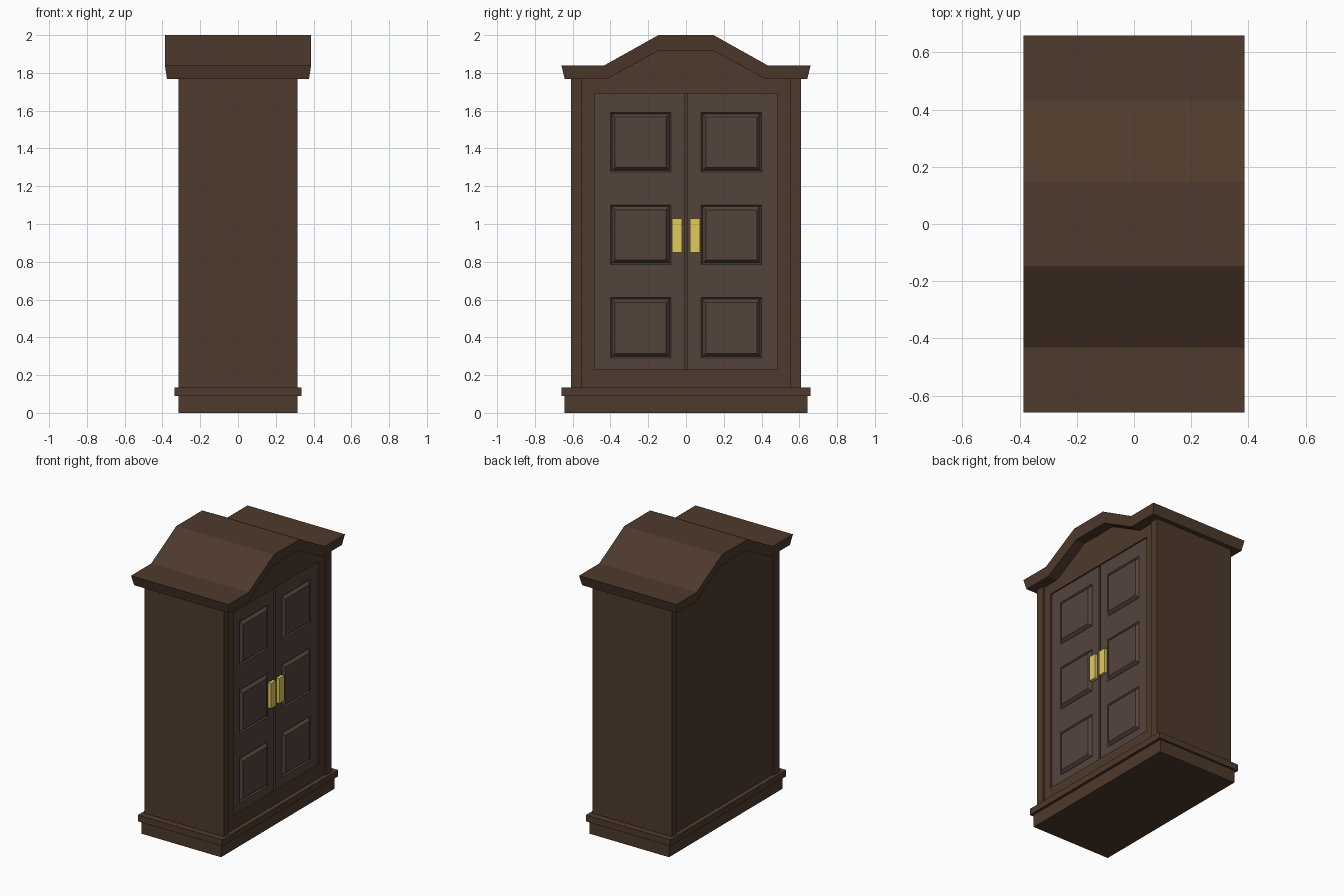
import bpy, bmesh

if "Cube" in bpy.data.objects:
    bpy.data.objects.remove(bpy.data.objects["Cube"])


def material(name, color):
    m = bpy.data.materials.new(name)
    m.diffuse_color = (*color, 1)
    m.use_nodes = True
    m.node_tree.nodes["Principled BSDF"].inputs["Base Color"].default_value = m.diffuse_color
    return m


WOOD = material("dark_wood", (0.077, 0.042, 0.025))
DOOR = material("door_wood", (0.088, 0.057, 0.044))
BRASS = material("brass", (0.75, 0.6, 0.11))


def finish(name, bm, mat, mirror=False):
    bmesh.ops.recalc_face_normals(bm, faces=bm.faces)
    me = bpy.data.meshes.new(name)
    bm.to_mesh(me)
    bm.free()
    me.materials.append(mat)
    ob = bpy.data.objects.new(name, me)
    bpy.context.collection.objects.link(ob)
    if mirror:
        mod = ob.modifiers.new("mirror", 'MIRROR')
        mod.use_axis = (False, True, False)
    return ob


def prism(name, loop, mat, mirror=False):
    """Loop of (y, z, half_depth) points, spanning x from -half_depth to +half_depth."""
    bm = bmesh.new()
    sides = [[bm.verts.new((s * d, y, z)) for y, z, d in loop] for s in (-1, 1)]
    n = len(loop)
    for side in sides:
        bm.faces.new(side)
    for i in range(n):
        j = (i + 1) % n
        bm.faces.new((sides[0][i], sides[0][j], sides[1][j], sides[1][i]))
    return finish(name, bm, mat, mirror)


def box(name, x, y, z, mat, mirror=False):
    bm = bmesh.new()
    bmesh.ops.create_cube(bm, size=1)
    for v in bm.verts:
        v.co = [r[0] if c < 0 else r[1] for c, r in zip(v.co, (x, y, z))]
    return finish(name, bm, mat, mirror)


# plinth and base moulding
box("plinth", (-0.315, 0.315), (-0.642, 0.642), (0, 0.09), WOOD)
box("base_moulding", (-0.335, 0.335), (-0.658, 0.658), (0.09, 0.135), WOOD)

# side walls stand proud of the front and back panels
box("side_wall", (-0.315, 0.315), (0.55, 0.61), (0.135, 1.77), WOOD, True)

# carcass with arched top, opened at the front for the doors
half = [(0.55, 0.13), (0.55, 1.77), (0.42, 1.77), (0.145, 1.92)]
outline = half + [(-y, z) for y, z in reversed(half)]
carcass = prism("carcass", [(y, z, 0.302) for y, z in outline], WOOD)
cutter = box("door_opening_cutter", (0.27, 0.4), (-0.485, 0.485), (0.23, 1.69), WOOD)
cutter.hide_render = True
cutter.hide_set(True)
cut = carcass.modifiers.new("opening", 'BOOLEAN')
cut.operation = 'DIFFERENCE'
cut.object = cutter
cut.solver = 'EXACT'

# cornice follows the arch, slightly narrower along its lower edge
top = [(0.66, 1.84), (0.432, 1.84), (0.146, 2.0)]
low = [(0.642, 1.768), (0.42, 1.768), (0.145, 1.918)]
top = [(y, z, 0.387) for y, z in top]
low = [(y, z, 0.376) for y, z in low]
flip = lambda pts: [(-y, z, d) for y, z, d in reversed(pts)]
bm = bmesh.new()
rows = []
for pts in (top + flip(top), low + flip(low)):
    for s in (-1, 1):
        rows.append([bm.verts.new((s * d, y, z)) for y, z, d in pts])
tb, tf, lb, lf = rows
for a, b in ((tb, tf), (tf, lf), (lf, lb), (lb, tb)):
    for i in range(5):
        bm.faces.new((a[i], a[i + 1], b[i + 1], b[i]))
for i in (0, 5):
    bm.faces.new((tb[i], tf[i], lf[i], lb[i]))
finish("cornice", bm, WOOD)

# doors: a grid with three raised panels each
ys = (0.006, 0.08, 0.40, 0.485)
zs = (0.23, 0.29, 0.61, 0.785, 1.10, 1.275, 1.59, 1.69)
bm = bmesh.new()
grid = [[bm.verts.new((0.292, y, z)) for z in zs] for y in ys]
panels = []
for i in range(3):
    for j in range(7):
        f = bm.faces.new((grid[i][j], grid[i + 1][j], grid[i + 1][j + 1], grid[i][j + 1]))
        if i == 1 and j % 2:
            panels.append(f)
border = [e for e in bm.edges if e.is_boundary]
rim = bmesh.ops.extrude_edge_only(bm, edges=border)["geom"]
for v in rim:
    if isinstance(v, bmesh.types.BMVert):
        v.co.x = 0.27
bmesh.ops.holes_fill(bm, edges=[e for e in bm.edges if e.is_boundary], sides=0)
for thickness, depth in ((0.011, -0.008), (0.024, 0.02)):
    bmesh.ops.inset_individual(bm, faces=panels, thickness=thickness, depth=depth)
finish("door", bm, DOOR, True)

# brass handle plates
box("handle", (0.285, 0.315), (0.02, 0.075), (0.85, 1.03), BRASS, True)
